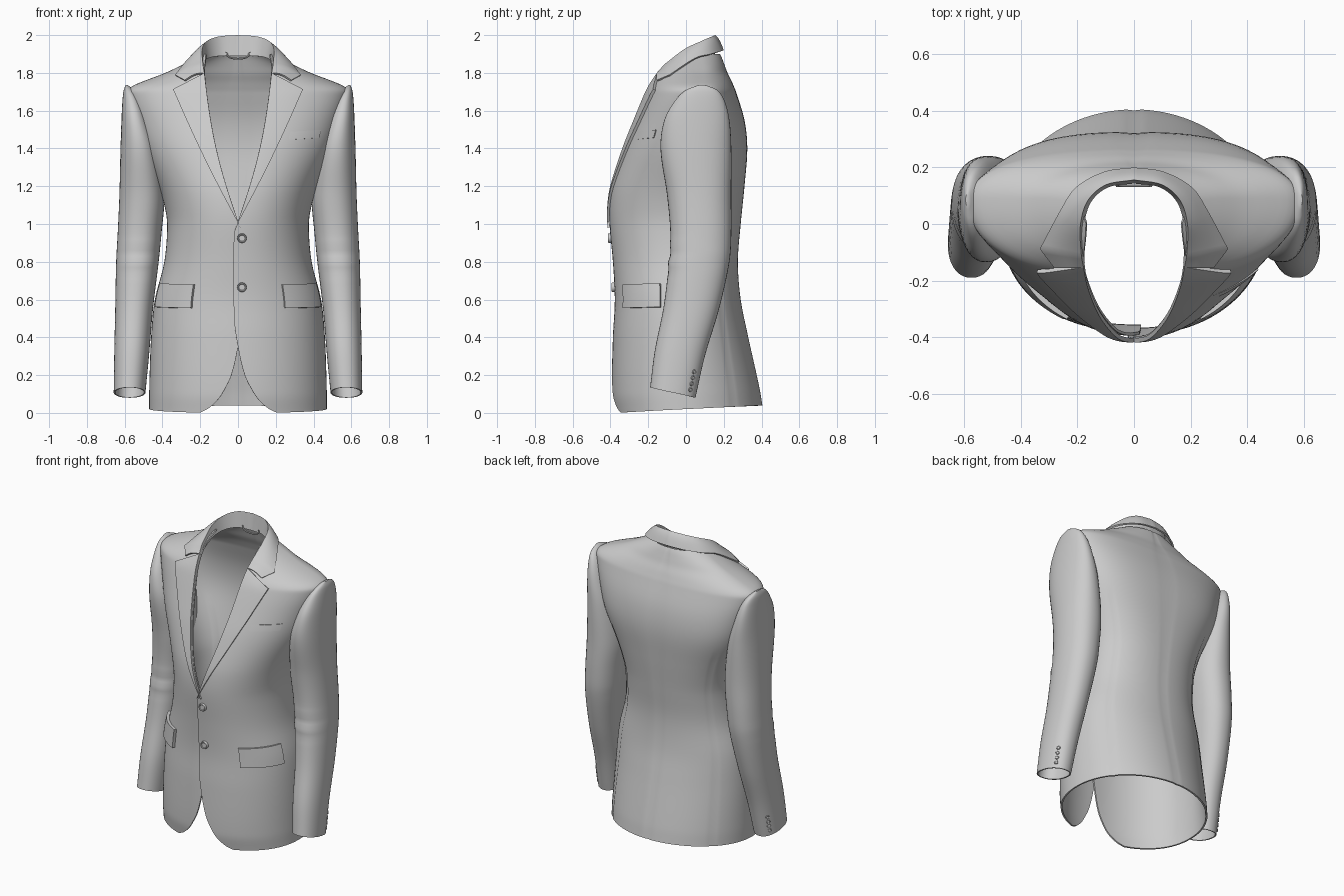
import bpy, bmesh, math
from mathutils import Vector, Matrix

if "Cube" in bpy.data.objects:
    bpy.data.objects.remove(bpy.data.objects["Cube"])


def interp(tab, x):
    """Smooth (Hermite) lookup in a table whose first column is the key."""
    x = min(max(x, tab[0][0]), tab[-1][0])
    i = max(k for k in range(len(tab) - 1) if tab[k][0] <= x)
    a, b = tab[i], tab[i + 1]
    h = b[0] - a[0]
    f = (x - a[0]) / h
    p, q = tab[max(i - 1, 0)], tab[min(i + 2, len(tab) - 1)]
    out = []
    for c in range(1, len(a)):
        m0 = (b[c] - p[c]) / (b[0] - p[0]) * h
        m1 = (q[c] - a[c]) / (q[0] - a[0]) * h
        out.append((2*f**3 - 3*f*f + 1) * a[c] + (f**3 - 2*f*f + f) * m0
                   + (3*f*f - 2*f**3) * b[c] + (f**3 - f*f) * m1)
    return out


def make(name, grids, thick=0.0, closed=False, cap=False):
    """One mesh object from grids of points, with optional cloth thickness."""
    bm = bmesh.new()
    for g in grids:
        vs = [[bm.verts.new(p) for p in row] for row in g]
        n = len(vs[0])
        for a, b in zip(vs, vs[1:]):
            for j in range(n if closed else n - 1):
                k = (j + 1) % n
                bm.faces.new((a[j], a[k], b[k], b[j]))
        if cap:
            bm.faces.new(vs[-1])
    bmesh.ops.remove_doubles(bm, verts=bm.verts, dist=1e-4)
    me = bpy.data.meshes.new(name)
    bm.to_mesh(me)
    bm.free()
    ob = bpy.data.objects.new(name, me)
    bpy.context.collection.objects.link(ob)
    bpy.ops.object.select_all(action='DESELECT')
    ob.select_set(True)
    bpy.context.view_layer.objects.active = ob
    if thick:
        m = ob.modifiers.new("thickness", 'SOLIDIFY')
        m.thickness, m.offset = thick, -1
        bpy.ops.object.modifier_apply(modifier=m.name)
    bpy.ops.object.shade_smooth_by_angle(angle=math.radians(40))
    return ob


def flip(g):
    return [[(-p[0], p[1], p[2]) for p in reversed(row)] for row in g]


# Body sections: z, half width, front y, back y, side y, back roundness
BODY = [(0, .47, -.365, .405, 0, 2), (.1, .47, -.38, .39, 0, 2),
        (.4, .46, -.375, .33, 0, 2), (.6, .44, -.365, .29, 0, 2.1),
        (.8, .39, -.375, .275, 0, 2.2), (1, .375, -.393, .29, .02, 2.3),
        (1.1, .39, -.393, .3, .03, 2.4), (1.2, .42, -.38, .31, .04, 2.5),
        (1.4, .5, -.32, .325, .05, 2.7), (1.55, .545, -.262, .31, .06, 2.6),
        (1.7, .585, -.2, .265, .08, 2.3), (1.73, .56, -.185, .253, .085, 2.2),
        (1.76, .49, -.17, .24, .09, 2.1), (1.8, .385, -.15, .22, .09, 2),
        (1.84, .3, -.13, .205, .09, 2), (1.88, .22, -.1, .19, .08, 2),
        (1.9, .185, -.08, .18, .07, 2)]
# Front opening edge: z, x
EDGE = [(0, .2), (.02, .16), (.06, .115), (.1, .085), (.2, .035), (.35, 0),
        (.5, -.02), (.95, -.02), (1.02, .005), (1.2, .065), (1.4, .118),
        (1.6, .155), (1.8, .178), (1.9, .17)]
NF = 2.2


def surf(t, z, off=0.0):
    """Point on the body: t=0 front centre, pi back centre."""
    w, yf, yb, yc, nb = interp(BODY, z)
    s, c = math.sin(t), math.cos(t)
    n = NF if c > 0 else nb
    x = (w + off) * math.copysign(abs(s) ** (2 / n), s)
    d = abs(c) ** (2 / n)
    y = yc - (yc - yf + off) * d if c > 0 else yc + (yb + off - yc) * d
    return x, y, z


def angle(x, z, off=0.0):
    w = interp(BODY, z)[0] + off
    return math.copysign(math.asin(min(1, abs(x) / w) ** (NF / 2)), x)


# Jacket body, left front overlapping the right
zs = [i * .02 for i in range(11)] + [.24 + i * .04 for i in range(37)]
zs += [1.69 + i * .01 for i in range(22)]
N = 28


def half(over):
    g = []
    for z in zs:
        t0 = angle(interp(EDGE, z)[0], z)
        row = []
        for k in range(2 * N + 1):
            t = t0 + (math.pi/2 - t0) * k / N if k < N else math.pi/2 * k / N
            off = over * max(0, math.cos(t)) ** 4
            if k == 2 * N or (k == int(1.45 * N) and z < 1.3):
                off -= .004                       # pressed seams
            x, y, _ = surf(t, z, off)
            lift = .04 * (1 - math.cos(t)) / 2 * max(0, 1 - z / .4)
            row.append((0 if k == 2 * N else x, y, z + lift))
        g.append(row)
    return g


make("jacket_body", [half(.012), flip(half(0))], .01)

# Lapels
lapel = []
for i in range(33):
    s = i / 32
    ix, iz = -.012 + .19 * s + .03 * math.sin(math.pi * s), .98 + .82 * s
    ox, oz = -.014 + .358 * s + .012 * math.sin(math.pi * s), .98 + .734 * s
    row = []
    for j in range(13):
        f = j / 12
        x, z = ix + (ox - ix) * f, iz + (oz - iz) * f
        row.append(surf(angle(x, z, .024), z, .024))
    lapel.append(row)
make("lapels", [lapel, flip(lapel)], .016)

# Collar: outer fall edge, fold line and inner stand, front to back centre
FALL = [(0, .282, -.155, 1.762), (1, .333, -.088, 1.79), (2, .262, .045, 1.877),
        (3, .205, .13, 1.9), (4, .105, .185, 1.915), (5, 0, .2, 1.92)]
FOLD = [(0, .178, -.155, 1.8), (1, .186, -.115, 1.845), (2, .19, -.01, 1.925),
        (3, .165, .08, 1.968), (4, .1, .138, 1.993), (5, 0, .156, 2.0)]
STAND = [(0, .174, -.135, 1.79), (1, .178, -.09, 1.82), (2, .176, 0, 1.86),
         (3, .15, .08, 1.88), (4, .09, .13, 1.89), (5, 0, .143, 1.89)]


def edge(tab):
    a, b = Vector(tab[0][1:]), Vector(tab[1][1:])
    pts = [a.lerp(b, i / 4) for i in range(4)]
    return pts + [Vector(interp(tab[1:], 1 + i / 8)) for i in range(33)]


collar = []
for a, b, steps in ((FALL, FOLD, 6), (FOLD, STAND, 4)):
    for i in range(steps + (b is STAND)):
        f = i / steps
        puff = Vector((0, 0, .012 * math.sin(math.pi * f) if a is FALL else 0))
        collar.append([p.lerp(q, f) + puff for p, q in zip(edge(a), edge(b))])
make("collar", [collar, flip(collar)], .01)

# Sleeves: z, inner x, outer x, front y, back y
SLEEVE = [(.08, .49, .658, -.19, .05), (.3, .47, .655, -.165, .1),
          (.55, .45, .65, -.12, .175), (.8, .42, .645, -.09, .23),
          (.95, .405, .637, -.083, .24), (1.15, .39, .628, -.1, .24),
          (1.4, .42, .622, -.135, .24), (1.55, .47, .617, -.115, .23),
          (1.65, .51, .612, -.06, .205), (1.71, .55, .605, 0, .165),
          (1.735, .583, .595, .065, .105)]


def sleeve_pt(t, z):
    x0, x1, y0, y1 = interp(SLEEVE, z)
    s, c = math.sin(t), math.cos(t)
    e = 2 / 2.2
    # soft crease at the elbow front
    crease = .006 * math.sin((z - .82) * 60) * math.exp(-((z - .82) / .07) ** 2)
    y0 += crease
    return ((x0 + x1) / 2 + (x1 - x0) / 2 * math.copysign(abs(s) ** e, s),
            (y0 + y1) / 2 - (y1 - y0) / 2 * math.copysign(abs(c) ** e, c),
            z + .055 * (1 + c) / 2 * max(0, 1 - (z - .08) / .5))


sz = [.08 + i * .03 for i in range(53)] + [1.65 + i * .01 for i in range(9)] + [1.735]
sleeve = [[sleeve_pt(2 * math.pi * j / 40, z) for j in range(40)] for z in sz]
make("sleeves", [sleeve, flip(sleeve)], .008, closed=True, cap=True)


# Pocket flaps and chest welt, wrapped on the body
def patch(t0, t1, z0, z1, off, slope=0.0):
    return [[surf(t0 + (t1 - t0) * j / 16,
                  z0 + (z1 - z0) * i / 6 + slope * j / 16, off)
             for j in range(17)] for i in range(7)]


flap = patch(angle(.235, .62), 1.24, .555, .68, .018, .006)
make("pocket_flaps", [flap, flip(flap)], .018)
make("chest_pocket", [patch(angle(.235, 1.46), angle(.425, 1.46), 1.445, 1.487, .007, .012)], .008)


# Buttons
def button(loc, direction, r):
    prof = [(1, -.4), (1, .2), (.92, .36), (.75, .36), (.62, .24), (.05, .24)]
    m = Matrix.Translation(loc) @ Vector(direction).to_track_quat('Z', 'Y').to_matrix().to_4x4()
    return [[m @ Vector((r * p * math.cos(a), r * p * math.sin(a), r * h))
             for a in (2 * math.pi * j / 24 for j in range(24))] for p, h in prof]


fronts = [button(Vector(surf(angle(.02, z), z, .018)), (0, -1, 0), .025) for z in (.925, .665)]
make("front_buttons", fronts, closed=True, cap=True)
cuffs = []
for i in range(4):
    x, y, z = sleeve_pt(2.35, .115 + i * .032)
    cuffs += [button(Vector((s * x, y, z)), (s * .75, .65, 0), .012) for s in (1, -1)]
make("cuff_buttons", cuffs, closed=True, cap=True)

# Hanger loop inside the neck
loop = []
for i in range(17):
    a = math.pi * i / 16
    c, d = Vector((-.06 * math.cos(a), .135, 1.91 - .035 * math.sin(a) ** .6)), \
        Vector((-math.cos(a), 0, -math.sin(a)))
    loop.append([c + .005 * (d * math.cos(b) + Vector((0, 1, 0)) * math.sin(b))
                 for b in (math.pi * j / 4 for j in range(8))])
make("hanger_loop", [loop], closed=True)
